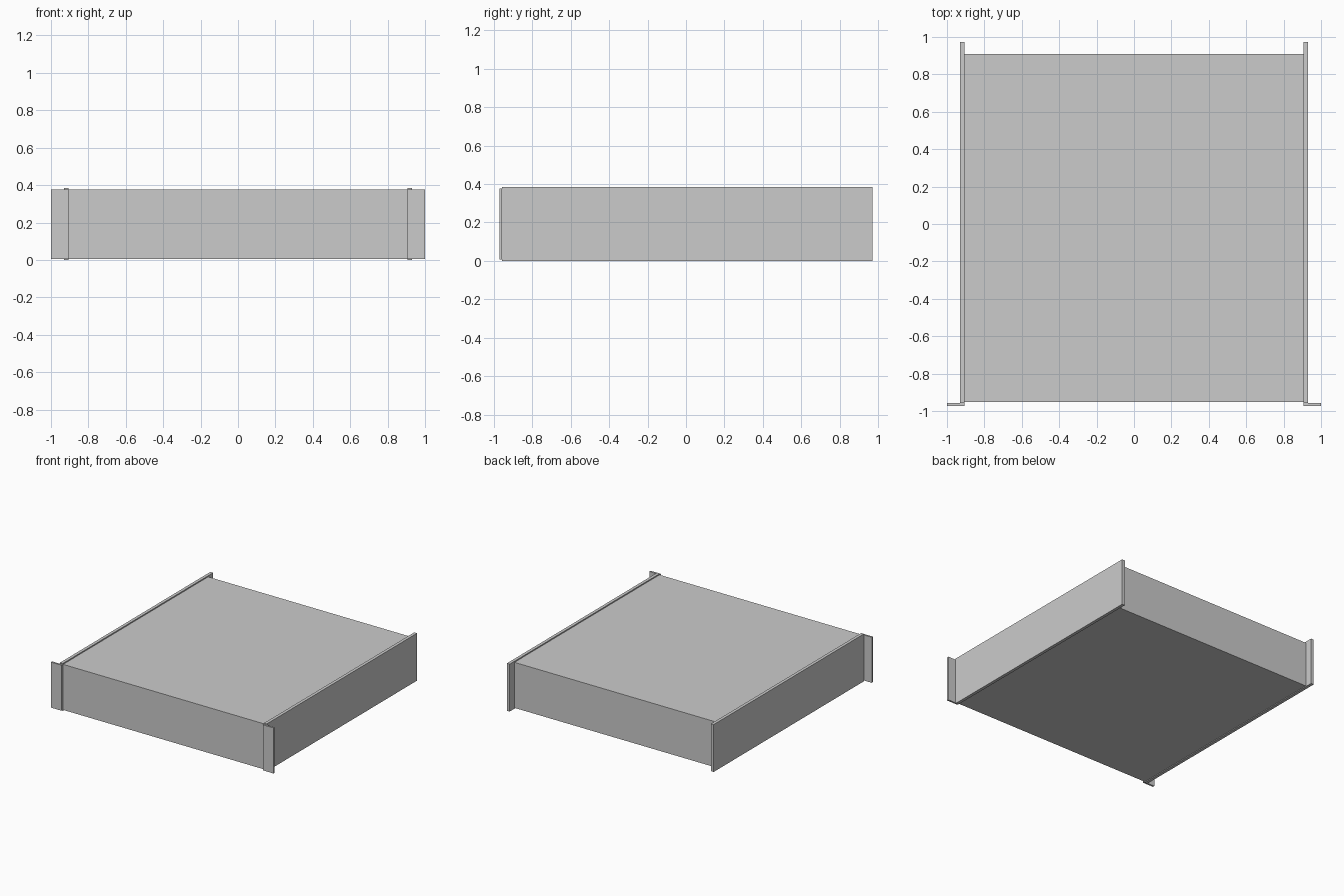
import bpy

if "Cube" in bpy.data.objects:
    bpy.data.objects.remove(bpy.data.objects["Cube"])


def box(name, lo, hi):
    size = [b - a for a, b in zip(lo, hi)]
    mid = [(a + b) / 2 for a, b in zip(lo, hi)]
    bpy.ops.mesh.primitive_cube_add(size=1)
    ob = bpy.context.object
    ob.name = name
    for v in ob.data.vertices:
        v.co = [c * s + m for c, s, m in zip(v.co, size, mid)]
    return ob


def mirror_x(ob):
    ob.modifiers.new("mirror", 'MIRROR').use_axis[0] = True


# Main enclosure, slightly recessed between the side plates
box("enclosure", (-0.905, -0.953, 0.006), (0.905, 0.91, 0.376))

# Side plates, a little taller and running past the back
mirror_x(box("side_plates", (0.905, -0.957, 0.0), (0.93, 0.972, 0.385)))

# Front mounting ears, flanging outwards over the plate ends
mirror_x(box("mounting_ears", (0.905, -0.972, 0.006), (1.0, -0.957, 0.376)))
